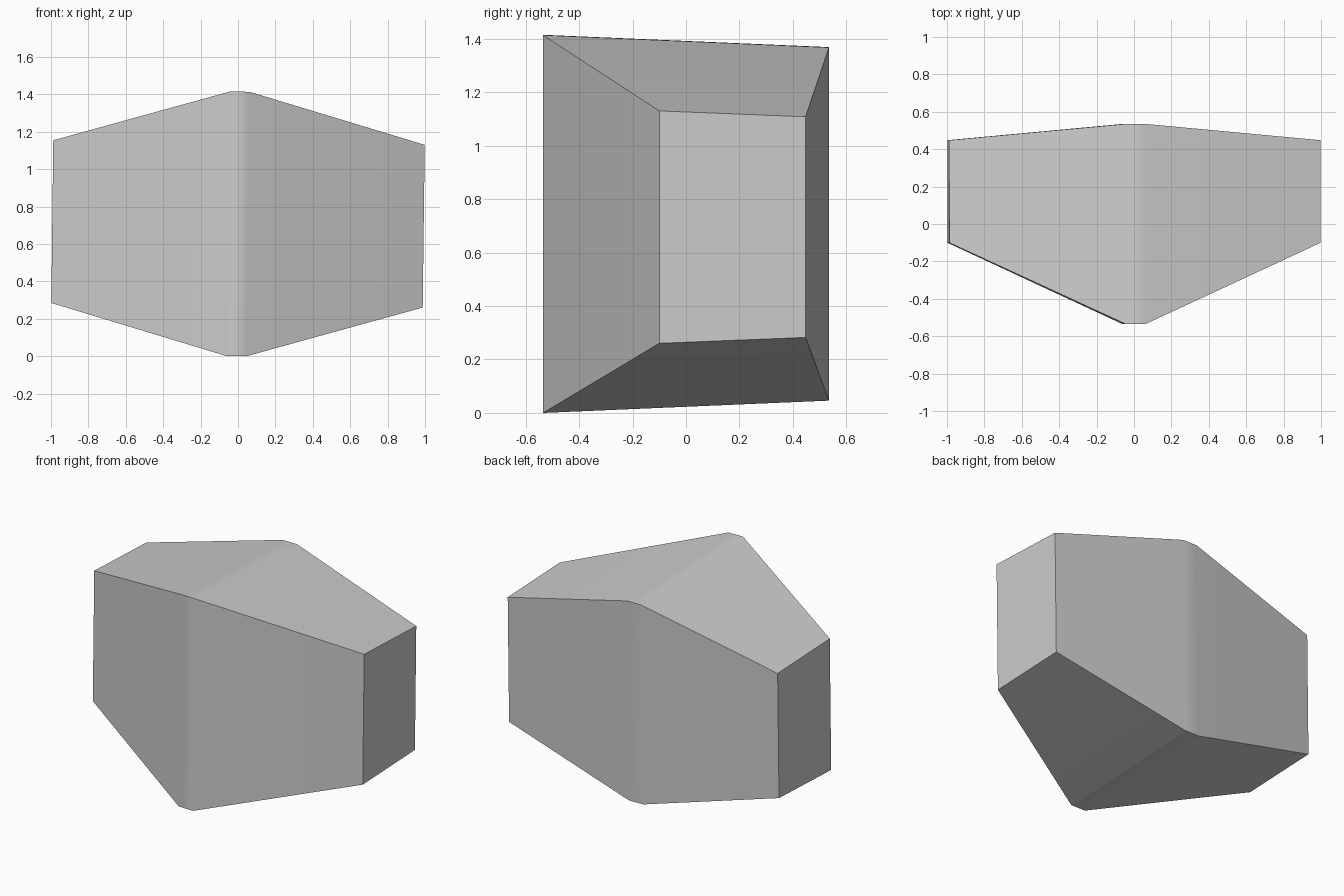
import bpy, bmesh
from math import radians
from mathutils import Matrix, Vector

cube = bpy.data.objects.get("Cube")
if cube:
    bpy.data.objects.remove(cube, do_unlink=True)

grey = bpy.data.materials.new("plain grey")
grey.use_nodes = True
colour = (0.6, 0.6, 0.6, 1)
grey.diffuse_color = colour
grey.node_tree.nodes["Principled BSDF"].inputs["Base Color"].default_value = colour

# Half sections as (y, half height): the big middle and the small ends
MIDDLE = [(-0.535, 0.707), (0.535, 0.661)]
END = [(-0.10, 0.435), (0.448, 0.413)]
CENTRE = Vector((0, 0, 0.7075))


def section(bm, x, profile):
    (yf, hf), (yb, hb) = profile
    points = [(x, yf, -hf), (x, yb, -hb), (x, yb, hb), (x, yf, hf)]
    return [bm.verts.new(p) for p in points]


# Faceted block lofted along x, with a narrow softened middle ridge
bm = bmesh.new()
rings = [section(bm, x, p) for x, p in
         [(-0.993, END), (-0.053, MIDDLE), (0.053, MIDDLE), (0.993, END)]]
for a, b in zip(rings, rings[1:]):
    for i in range(4):
        j = (i + 1) % 4
        bm.faces.new((a[i], a[j], b[j], b[i]))
bm.faces.new(rings[0])
bm.faces.new(rings[-1])
bmesh.ops.recalc_face_normals(bm, faces=bm.faces)

# Slight sideways tilt
tilt = Matrix.Translation(CENTRE) @ Matrix.Rotation(radians(0.7), 4, "Y")
bm.transform(tilt)

mesh = bpy.data.meshes.new("faceted_block")
bm.to_mesh(mesh)
bm.free()
mesh.materials.append(grey)
block = bpy.data.objects.new("faceted_block", mesh)
bpy.context.collection.objects.link(block)

# Smooth ridge, crisp outer edges, flat large faces
bpy.ops.object.select_all(action="DESELECT")
block.select_set(True)
bpy.context.view_layer.objects.active = block
bpy.ops.object.shade_smooth_by_angle(angle=radians(30))
weighted = block.modifiers.new("weighted_normals", "WEIGHTED_NORMAL")
weighted.keep_sharp = True
